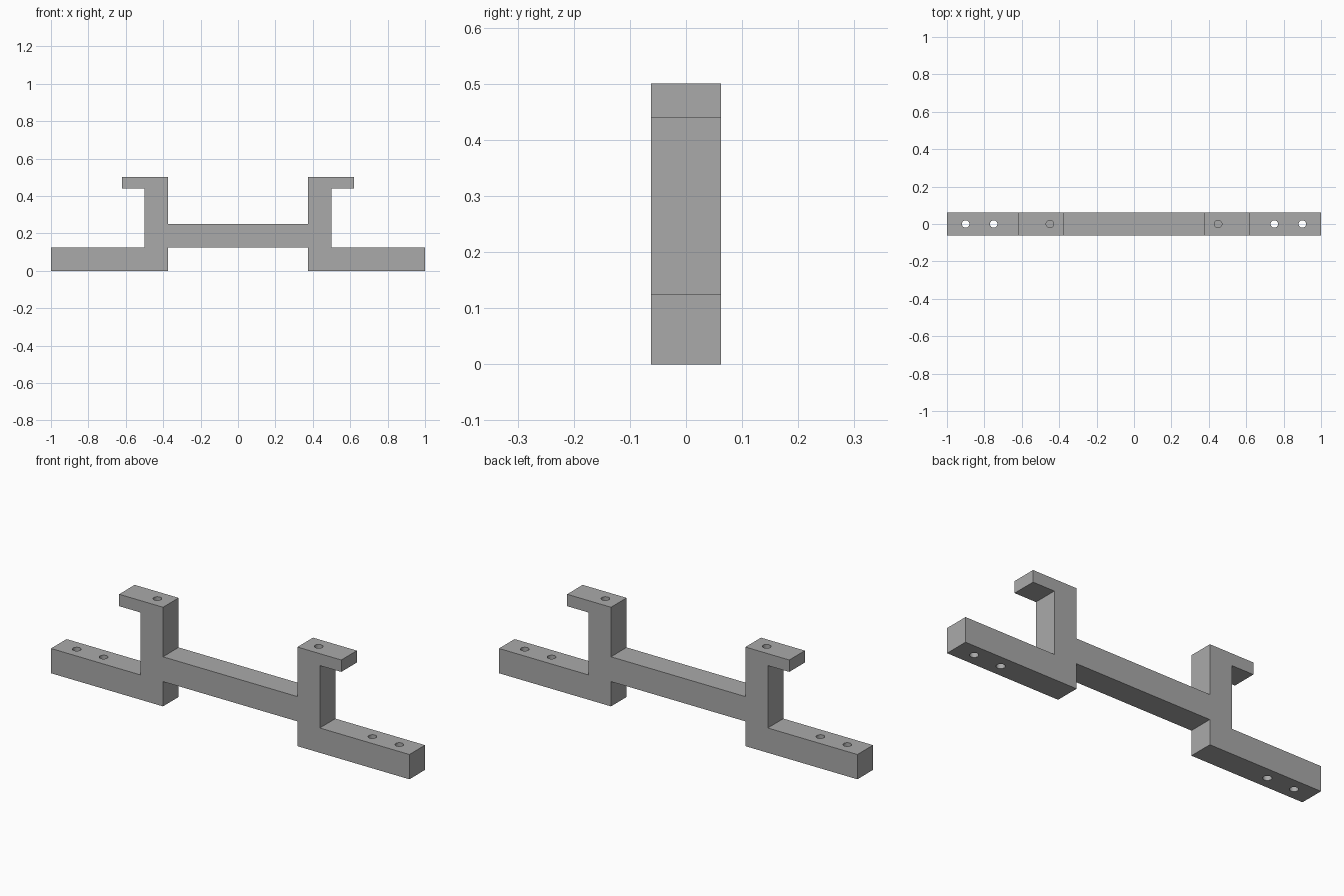
import bpy
import bmesh

cube = bpy.data.objects.get("Cube")
if cube:
    bpy.data.objects.remove(cube, do_unlink=True)

HALF_DEPTH = 0.062
HOLE_RADIUS = 0.02

grey = bpy.data.materials.new("plain_grey")
grey.use_nodes = True
colour = (0.4, 0.4, 0.4, 1)
grey.diffuse_color = colour
grey.node_tree.nodes["Principled BSDF"].inputs["Base Color"].default_value = colour


def add_object(name, bm):
    bmesh.ops.recalc_face_normals(bm, faces=bm.faces)
    mesh = bpy.data.meshes.new(name)
    bm.to_mesh(mesh)
    bm.free()
    mesh.materials.append(grey)
    obj = bpy.data.objects.new(name, mesh)
    bpy.context.collection.objects.link(obj)
    return obj


# Bracket: half outline from the crossbar to the foot, mirrored and extruded
half = [(0.375, 0.125), (0.375, 0), (1, 0), (1, 0.125), (0.5, 0.125),
        (0.5, 0.44), (0.62, 0.44), (0.62, 0.5), (0.375, 0.5), (0.375, 0.25)]
outline = half + [(-x, z) for x, z in reversed(half)]
bm = bmesh.new()
face = bm.faces.new([bm.verts.new((x, -HALF_DEPTH, z)) for x, z in outline])
side = bmesh.ops.extrude_face_region(bm, geom=[face])
moved = [v for v in side["geom"] if isinstance(v, bmesh.types.BMVert)]
bmesh.ops.translate(bm, verts=moved, vec=(0, 2 * HALF_DEPTH, 0))
bracket = add_object("bracket", bm)

# Screw holes: two through each foot, one blind in each hook top
bm = bmesh.new()
for x, bottom, top in [(0.9, -0.05, 0.2), (0.75, -0.05, 0.2), (0.45, 0.25, 0.55)]:
    for sign in (-1, 1):
        pin = bmesh.ops.create_cone(bm, cap_ends=True, segments=32, radius1=HOLE_RADIUS,
                                    radius2=HOLE_RADIUS, depth=top - bottom)
        bmesh.ops.translate(bm, verts=pin["verts"], vec=(sign * x, 0, (top + bottom) / 2))
cutter = add_object("hole_cutter", bm)
cutter.hide_render = True

# Cut the holes, then discard the cutter
cut = bracket.modifiers.new("holes", 'BOOLEAN')
cut.operation = 'DIFFERENCE'
cut.solver = 'EXACT'
cut.object = cutter
bpy.context.view_layer.objects.active = bracket
bracket.select_set(True)
bpy.ops.object.modifier_apply(modifier=cut.name)
bpy.data.objects.remove(cutter, do_unlink=True)
bpy.ops.object.shade_smooth_by_angle()
